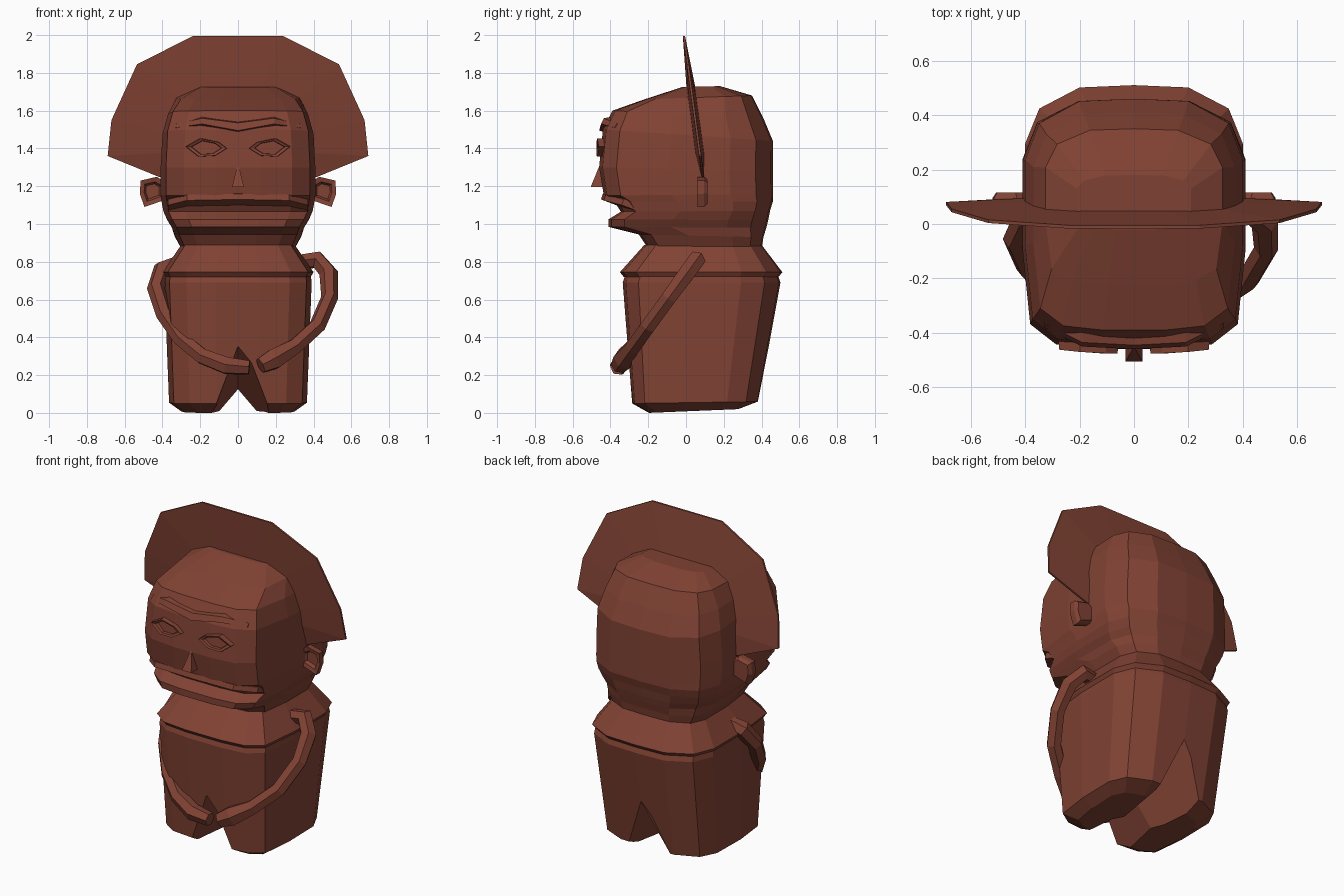
import bpy, bmesh, math
from mathutils import Vector

cube = bpy.data.objects.get("Cube")
if cube:
    bpy.data.objects.remove(cube, do_unlink=True)

clay = bpy.data.materials.new("terracotta clay")
clay.use_nodes = True
COLOR = (0.22, 0.055, 0.034, 1)
clay.diffuse_color = COLOR
clay.node_tree.nodes["Principled BSDF"].inputs["Base Color"].default_value = COLOR


def finish(name, bm):
    bmesh.ops.recalc_face_normals(bm, faces=bm.faces)
    mesh = bpy.data.meshes.new(name)
    bm.to_mesh(mesh)
    bm.free()
    mesh.materials.append(clay)
    obj = bpy.data.objects.new(name, mesh)
    bpy.context.collection.objects.link(obj)
    return obj


def loft(name, rings, closed=False):
    """Skin a list of equal-length point rings, capping or joining the ends."""
    bm = bmesh.new()
    loops = [[bm.verts.new(p) for p in ring] for ring in rings]
    pairs = list(zip(loops, loops[1:]))
    if closed:
        pairs.append((loops[-1], loops[0]))
    else:
        bm.faces.new(loops[0])
        bm.faces.new(loops[-1])
    n = len(loops[0])
    for a, b in pairs:
        for i in range(n):
            j = (i + 1) % n
            bm.faces.new((a[i], a[j], b[j], b[i]))
    return finish(name, bm)


# Plan section shared by head and body: half outline from front to back
HALF = [(0.3, -1), (0.7, -0.96), (0.93, -0.8), (1, -0.2), (1, 0.5), (0.87, 0.8), (0.5, 0.98)]
PLAN = HALF + [(0, 1)] + [(-x, t) for x, t in reversed(HALF)]


def plan_ring(z_front, z_back, front, back, half_width):
    ring = []
    for x, t in PLAN:
        f = (t + 1) / 2
        ring.append((x * half_width, front + f * (back - front), z_front + f * (z_back - z_front)))
    return ring


def stack(name, rows):
    return loft(name, [plan_ring(*row) for row in rows])


# Body, with a tent-shaped notch splitting the legs
body = stack("body", [
    (0, 0.02, -0.2, 0.28, 0.3),
    (0.05, 0.06, -0.285, 0.385, 0.365),
    (0.69, 0.69, -0.335, 0.5, 0.39),
    (0.735, 0.735, -0.32, 0.485, 0.385),
])
notch = loft("leg_notch_cutter", [
    [(-w, y, -0.05), (0, y, top), (w, y, -0.05)]
    for y, top, w in [(-0.6, 0.55, 0.24), (0.03, 0.125, 0.15), (0.7, 0.52, 0.26)]
])
cut = body.modifiers.new("leg notch", 'BOOLEAN')
cut.operation = 'DIFFERENCE'
cut.solver = 'EXACT'
cut.object = notch
bpy.context.view_layer.objects.active = body
bpy.ops.object.modifier_apply(modifier=cut.name)
bpy.data.objects.remove(notch, do_unlink=True)

stack("shoulder_collar", [
    (0.72, 0.72, -0.33, 0.49, 0.385),
    (0.745, 0.745, -0.35, 0.51, 0.4),
    (0.89, 0.89, -0.22, 0.4, 0.3),
])

# Head, with jutting jaw, sunken mouth line and sloping crown
stack("head", [
    (0.87, 0.87, -0.2, 0.4, 0.3),
    (0.945, 0.93, -0.25, 0.41, 0.335),
    (0.985, 0.98, -0.41, 0.425, 0.35),
    (1.025, 1.02, -0.41, 0.435, 0.375),
    (1.065, 1.07, -0.345, 0.445, 0.395),
    (1.12, 1.12, -0.38, 0.46, 0.405),
    (1.15, 1.16, -0.435, 0.46, 0.41),
    (1.3, 1.28, -0.46, 0.46, 0.41),
    (1.5, 1.44, -0.44, 0.46, 0.4),
    (1.6, 1.56, -0.39, 0.41, 0.37),
    (1.66, 1.68, -0.22, 0.35, 0.325),
    (1.725, 1.73, -0.02, 0.18, 0.21),
])

# Fan headdress: thin tilted rim, thicker towards the middle
arc = [(0.42, 1.25), (0.69, 1.36), (0.67, 1.55), (0.535, 1.845), (0.24, 1.995)]
arc = arc + [(-x, z) for x, z in reversed(arc)]


def fan_ring(scale, thickness, side):
    ring = []
    for x, z in arc:
        zz = 1.4 + (z - 1.4) * scale
        ring.append((x * scale, 0.075 - 0.135 * (zz - 1.36) + side * thickness, zz))
    return ring


loft("headdress_fan", [fan_ring(0.5, 0.025, -1), fan_ring(1, 0.006, -1),
                       fan_ring(1, 0.006, 1), fan_ring(0.5, 0.025, 1)])

# Ears: six-sided plates with a hollow front
EAR = [(0.38, 1.13), (0.38, 1.22), (0.43, 1.25), (0.515, 1.23), (0.52, 1.16), (0.495, 1.09)]


def ear_ring(side, scale, y):
    return [(side * (0.455 + (x - 0.455) * scale), y, 1.175 + (z - 1.175) * scale) for x, z in EAR]


for side, label in ((1, "left"), (-1, "right")):
    loft(label + "_ear", [ear_ring(side, 0.8, 0.115), ear_ring(side, 1, 0.095),
                          ear_ring(side, 1, 0.06), ear_ring(side, 0.65, 0.065),
                          ear_ring(side, 0.5, 0.085)])


# Arms lie in one plane sloping forward from shoulder to hand
def arm(name, path):
    pts = [Vector((x, 0.07 - (0.83 - z) * 0.73, z)) for x, z, r in path]
    normal = Vector((0, 0.81, -0.59))
    rings = []
    for i, p in enumerate(pts):
        along = (pts[min(i + 1, len(pts) - 1)] - pts[max(i - 1, 0)]).normalized()
        across = along.cross(normal).normalized()
        r = path[i][2]
        rings.append([p + r * (math.cos(a) * across + math.sin(a) * normal)
                      for a in [math.tau * k / 6 for k in range(6)]])
    loft(name, rings)


arm("left_arm", [(0.32, 0.8, 0.04), (0.42, 0.81, 0.05), (0.48, 0.74, 0.05), (0.485, 0.61, 0.045),
                 (0.42, 0.46, 0.045), (0.3, 0.35, 0.045), (0.19, 0.285, 0.06), (0.12, 0.25, 0.045)])
arm("right_arm", [(-0.33, 0.79, 0.04), (-0.4, 0.76, 0.05), (-0.435, 0.66, 0.047), (-0.39, 0.52, 0.045),
                  (-0.3, 0.39, 0.045), (-0.19, 0.3, 0.045), (-0.06, 0.25, 0.05), (0.06, 0.24, 0.04)])

# Almond eye rims and sloping brows, mirrored
EYE = [(0.055, 1.4), (0.1, 1.435), (0.2, 1.455), (0.28, 1.41), (0.21, 1.355), (0.12, 1.36)]


def eye_ring(side, scale, y):
    return [(side * (0.165 + (x - 0.165) * scale), y + 0.1 * max(0, x - 0.15),
             1.405 + (z - 1.405) * scale) for x, z in EYE]


def brow_ring(x, y, z, h):
    return [(x, y, z), (x, y + 0.015, z + h), (x, y + 0.07, z + h * 1.3), (x, y + 0.06, z - 0.02)]


for side, label in ((1, "left"), (-1, "right")):
    loft(label + "_eye_rim", [eye_ring(side, 1, -0.42), eye_ring(side, 0.95, -0.475),
                              eye_ring(side, 0.72, -0.47), eye_ring(side, 0.65, -0.42)], closed=True)
    loft(label + "_brow", [brow_ring(0, -0.46, 1.495, 0.04),
                           brow_ring(side * 0.19, -0.45, 1.53, 0.03),
                           brow_ring(side * 0.33, -0.38, 1.51, 0.02)])

# Wedge nose
loft("nose", [
    [(-0.032, -0.505, 1.195), (0.032, -0.505, 1.195), (0.032, -0.42, 1.195), (-0.032, -0.42, 1.195)],
    [(-0.005, -0.46, 1.305), (0.005, -0.46, 1.305), (0.005, -0.42, 1.305), (-0.005, -0.42, 1.305)],
])


# Upper lip: a ridge drooping at the corners
def lip_ring(x, y, z):
    return [(x, y, z), (x, y + 0.01, z + 0.03), (x, y + 0.08, z + 0.05), (x, y + 0.08, z - 0.03)]


loft("upper_lip", [lip_ring(x, y, z) for x, y, z in
                   [(-0.37, -0.34, 1.1), (-0.27, -0.435, 1.125), (0, -0.45, 1.13),
                    (0.27, -0.435, 1.125), (0.37, -0.34, 1.1)]])
